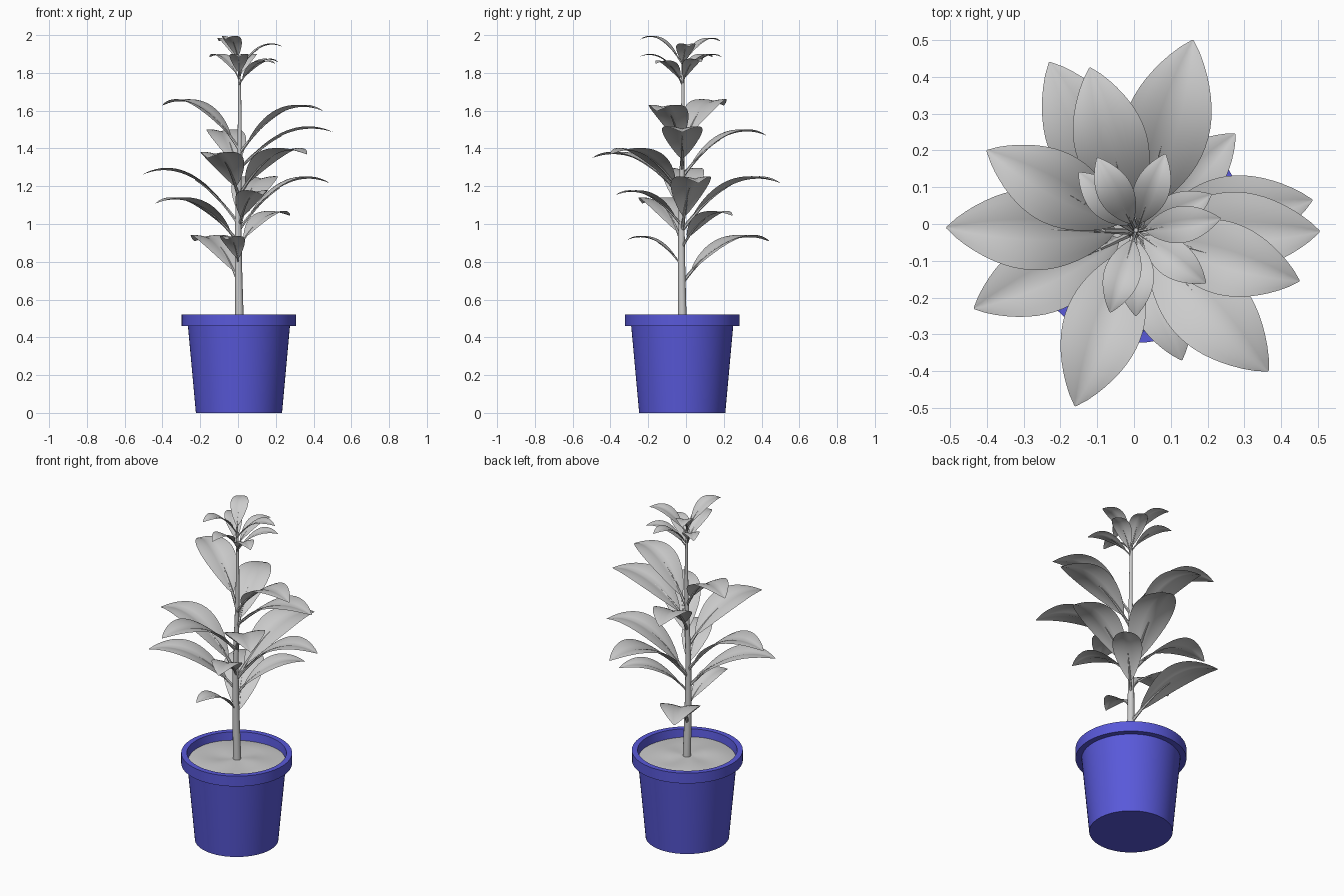
import bpy, bmesh, math
from mathutils import Vector

if "Cube" in bpy.data.objects:
    bpy.data.objects.remove(bpy.data.objects["Cube"])

CX, CY = 0.005, -0.02          # trunk and pot axis


def make_object(name, bm, material=None, angle=40):
    me = bpy.data.meshes.new(name)
    bm.normal_update()
    bm.to_mesh(me)
    bm.free()
    ob = bpy.data.objects.new(name, me)
    bpy.context.collection.objects.link(ob)
    if material:
        me.materials.append(material)
    bpy.ops.object.select_all(action='DESELECT')
    ob.select_set(True)
    bpy.context.view_layer.objects.active = ob
    bpy.ops.object.shade_smooth_by_angle(angle=math.radians(angle))
    return ob


def bridge(bm, a, b):
    n = len(a)
    for i in range(n):
        bm.faces.new((a[i], a[(i + 1) % n], b[(i + 1) % n], b[i]))


def lathe(profile, n=64, bump=0.0):
    """Spin (radius, z) rings; the two ends are capped."""
    bm = bmesh.new()
    rings = []
    for r, z in profile:
        ring = []
        for i in range(n):
            a = 2 * math.pi * i / n
            dz = bump * math.sin(3 * a + 9 * r) * math.sin(14 * r)
            ring.append(bm.verts.new((CX + r * math.cos(a), CY + r * math.sin(a), z + dz)))
        rings.append(ring)
    for a, b in zip(rings, rings[1:]):
        bridge(bm, a, b)
    bm.faces.new(rings[0][::-1])
    bm.faces.new(rings[-1])
    return bm


def add_tube(bm, pts, radii, n=8):
    """Sweep a tapering round tube along points."""
    rings = []
    for k, p in enumerate(pts):
        d = (pts[min(k + 1, len(pts) - 1)] - pts[max(k - 1, 0)]).normalized()
        ref = Vector((1, 0, 0)) if abs(d.x) < 0.7 else Vector((0, 1, 0))
        u = d.cross(ref).normalized()
        v = d.cross(u)
        rings.append([bm.verts.new(p + radii[k] * (math.cos(2 * math.pi * i / n) * u
                      + math.sin(2 * math.pi * i / n) * v)) for i in range(n)])
    for a, b in zip(rings, rings[1:]):
        bridge(bm, a, b)
    bm.faces.new(rings[0])
    bm.faces.new(rings[-1])
    bmesh.ops.recalc_face_normals(bm, faces=bm.faces)


# Pot: tapered wall, thick rim, hollow top
blue = bpy.data.materials.new("pot_blue")
blue.diffuse_color = (0.1, 0.1, 0.7, 1)
blue.use_nodes = True
blue.node_tree.nodes["Principled BSDF"].inputs["Base Color"].default_value = blue.diffuse_color
pot = lathe([(0.228, 0), (0.27, 0.46), (0.303, 0.46), (0.303, 0.522),
             (0.272, 0.522), (0.262, 0.43)])
make_object("pot", pot, blue, 30)

# Soil: gently uneven mound
soil = lathe([(0.266, 0.475), (0.22, 0.483), (0.16, 0.486), (0.1, 0.487), (0.04, 0.488)], 48, 0.005)
make_object("soil", soil, None, 60)

# Trunk: slightly wavering, tapering upwards
trunk = bmesh.new()
zs = [0.46 + 1.42 * i / 16 for i in range(17)]
add_tube(trunk, [Vector((CX + 0.004 * math.sin(5 * z), CY + 0.004 * math.sin(4 * z + 1), z)) for z in zs],
         [0.023 - 0.017 * i / 16 for i in range(17)], 12)
make_object("trunk", trunk)


def leaf_path(tip, base, peak, t):
    """Midrib: climbs from the trunk, arches over and droops at the tip."""
    s = 1 - (1 - t / 0.77) ** 2
    return Vector((CX + (tip[0] - CX) * t, CY + (tip[1] - CY) * t, base + (peak - base) * s))


def build_leaf(index, tip, base, peak):
    out = Vector((tip[0] - CX, tip[1] - CY, 0))
    reach = out.length
    side = Vector((-out.y, out.x, 0)).normalized()
    half = 0.215 * reach
    bm = bmesh.new()
    rows, n, m = [], 18, 4
    for k in range(n + 1):
        u = k / n
        t = 0.1 + 0.9 * u
        c = leaf_path(tip, base, peak, t)
        w = half * max(math.sin(math.pi * u ** 0.95), 0.0) ** 0.8
        w = max(w, 0.002)
        row = []
        for j in range(-m, m + 1):
            v = j / m
            # blade rises from the midrib then rolls over at the edge
            lift = w * (0.34 * abs(v) - 0.2 * v * v)
            row.append(bm.verts.new(c + side * (w * v) + Vector((0, 0, lift))))
        rows.append(row)
    for a, b in zip(rows, rows[1:]):
        for j in range(2 * m):
            bm.faces.new((a[j], b[j], b[j + 1], a[j + 1]))
    bmesh.ops.recalc_face_normals(bm, faces=bm.faces)
    if sum(f.normal.z for f in bm.faces) < 0:
        bmesh.ops.reverse_faces(bm, faces=bm.faces)
    make_object(f"leaf_{index:02d}", bm, None, 60)
    # Stalk running from the trunk into the midrib
    st = bmesh.new()
    ts = [0.45 * i / 8 for i in range(9)]
    add_tube(st, [leaf_path(tip, base, peak, t) - Vector((0, 0, 0.002)) for t in ts],
             [(0.016 * (1 - i / 8) + 0.004) * reach for i in range(9)], 6)
    make_object(f"leaf_stalk_{index:02d}", st)


# Leaves: tip x, tip y, height at trunk, height at arch
leaves = [
    (0.16, 0.50, 0.97, 1.24), (-0.23, 0.44, 0.69, 0.93), (-0.12, 0.425, 1.25, 1.49),
    (-0.40, 0.20, 1.40, 1.65), (-0.51, -0.01, 1.00, 1.285), (-0.435, -0.23, 0.90, 1.13),
    (-0.16, -0.495, 1.14, 1.37), (0.365, -0.40, 1.15, 1.39), (0.45, -0.155, 1.37, 1.62),
    (0.505, -0.02, 1.29, 1.505), (0.485, 0.065, 0.97, 1.24), (0.275, 0.245, 0.88, 1.06),
    (0.13, -0.37, 0.99, 1.17), (-0.06, -0.31, 0.78, 0.93),
    # crown
    (-0.10, 0.18, 1.84, 1.98), (0.085, 0.19, 1.76, 1.895), (-0.15, 0.14, 1.77, 1.895),
    (0.235, 0.015, 1.82, 1.95), (0.195, -0.16, 1.74, 1.86), (0.005, -0.25, 1.77, 1.895),
    (-0.065, -0.24, 1.85, 1.99), (0.21, 0.08, 1.74, 1.87),
]
for i, (x, y, b, p) in enumerate(leaves, 1):
    build_leaf(i, (x, y), b, p)
